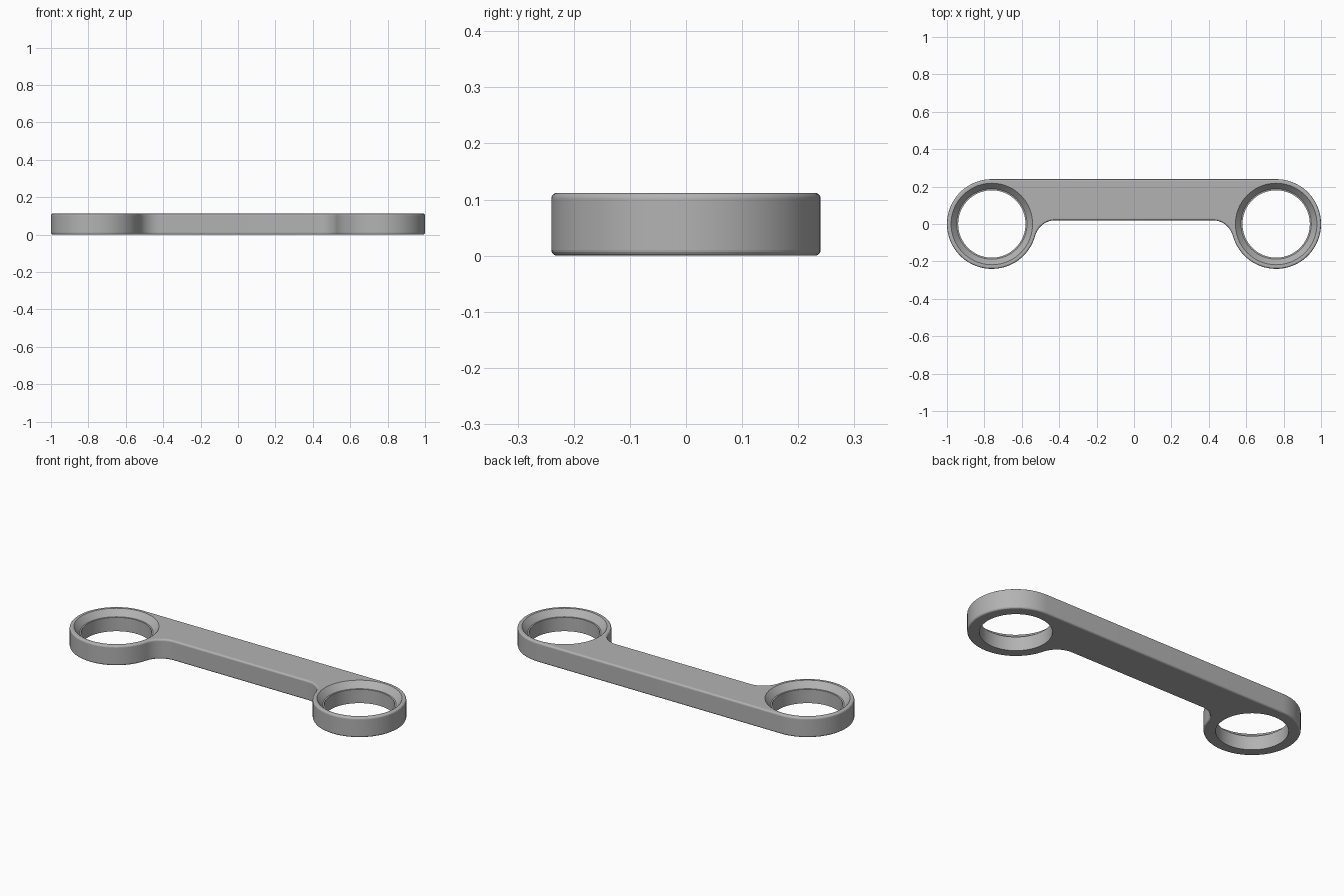
import bpy, bmesh, math
from mathutils import Vector

if "Cube" in bpy.data.objects:
    bpy.data.objects.remove(bpy.data.objects["Cube"])

X, R, H = 0.76, 0.24, 0.112      # ring centre, ring radius, thickness
BAR_Y, FX, FR = 0.02, 0.42, 0.112  # lower bar edge, fillet centre x, fillet radius
EDGE = 0.01                      # rounded rim


def arc(cx, cy, r, a0, a1, n, sign=1):
    """Points with outward normals along an arc (sign -1 for a concave arc)."""
    out = []
    for i in range(n + 1):
        a = math.radians(a0 + (a1 - a0) * i / n)
        d = Vector((math.cos(a), math.sin(a)))
        out.append((Vector((cx, cy)) + d * r, d * sign))
    return out


def loft(bm, outline, steps):
    """Sweep an outline through (outward offset, z) steps; return the loops."""
    loops = [[bm.verts.new((*(p + n * off), z)) for p, n in outline] for off, z in steps]
    for a, b in zip(loops, loops[1:]):
        for i in range(len(a)):
            j = (i + 1) % len(a)
            bm.faces.new((a[i], a[j], b[j], b[i]))
    return loops


# Outline: right half with ring end and concave fillet, then its mirror
fy = BAR_Y - FR
t = math.degrees(math.atan2(fy, FX - X))  # direction from ring to fillet centre
right = arc(FX, fy, FR, 90, t + 180, 12, -1) + arc(X, 0, R, t, 90, 48)[1:]
left = [(Vector((-p.x, p.y)), Vector((-n.x, n.y))) for p, n in reversed(right)]
outline = right + left

bm = bmesh.new()
# Outer wall with rounded top and bottom rims
q = [math.radians(22.5 * i) for i in range(5)]
low = [(-EDGE * math.sin(a), EDGE * (1 - math.cos(a))) for a in reversed(q)]
low = [(-EDGE * (1 - math.cos(a)), EDGE * (1 - math.sin(a))) for a in reversed(q)]
walls = [loft(bm, outline, low + [(o, H - z) for o, z in reversed(low)])]

# Countersunk holes with a narrow seat
for cx in (-X, X):
    circle = arc(cx, 0, 0.18, 0, 360, 72)[:-1]
    walls.append(loft(bm, circle, [(0, 0), (0, 0.078), (0.008, 0.078), (0.038, H)]))

# Flat bottom and top faces around the holes
for k in (0, -1):
    edges = []
    for w in walls:
        loop = w[k]
        for i in range(len(loop)):
            edges.append(bm.edges.get((loop[i], loop[(i + 1) % len(loop)])))
    bmesh.ops.triangle_fill(bm, use_beauty=True, use_dissolve=False, edges=edges)
bmesh.ops.recalc_face_normals(bm, faces=bm.faces)

mesh = bpy.data.meshes.new("link_arm")
bm.to_mesh(mesh)
bm.free()
link = bpy.data.objects.new("link_arm", mesh)
bpy.context.collection.objects.link(link)

grey = bpy.data.materials.new("plain grey")
grey.diffuse_color = (0.45, 0.45, 0.45, 1)
grey.use_nodes = True
grey.node_tree.nodes["Principled BSDF"].inputs["Base Color"].default_value = grey.diffuse_color
mesh.materials.append(grey)

bpy.context.view_layer.objects.active = link
link.select_set(True)
bpy.ops.object.shade_smooth_by_angle(angle=math.radians(10))
